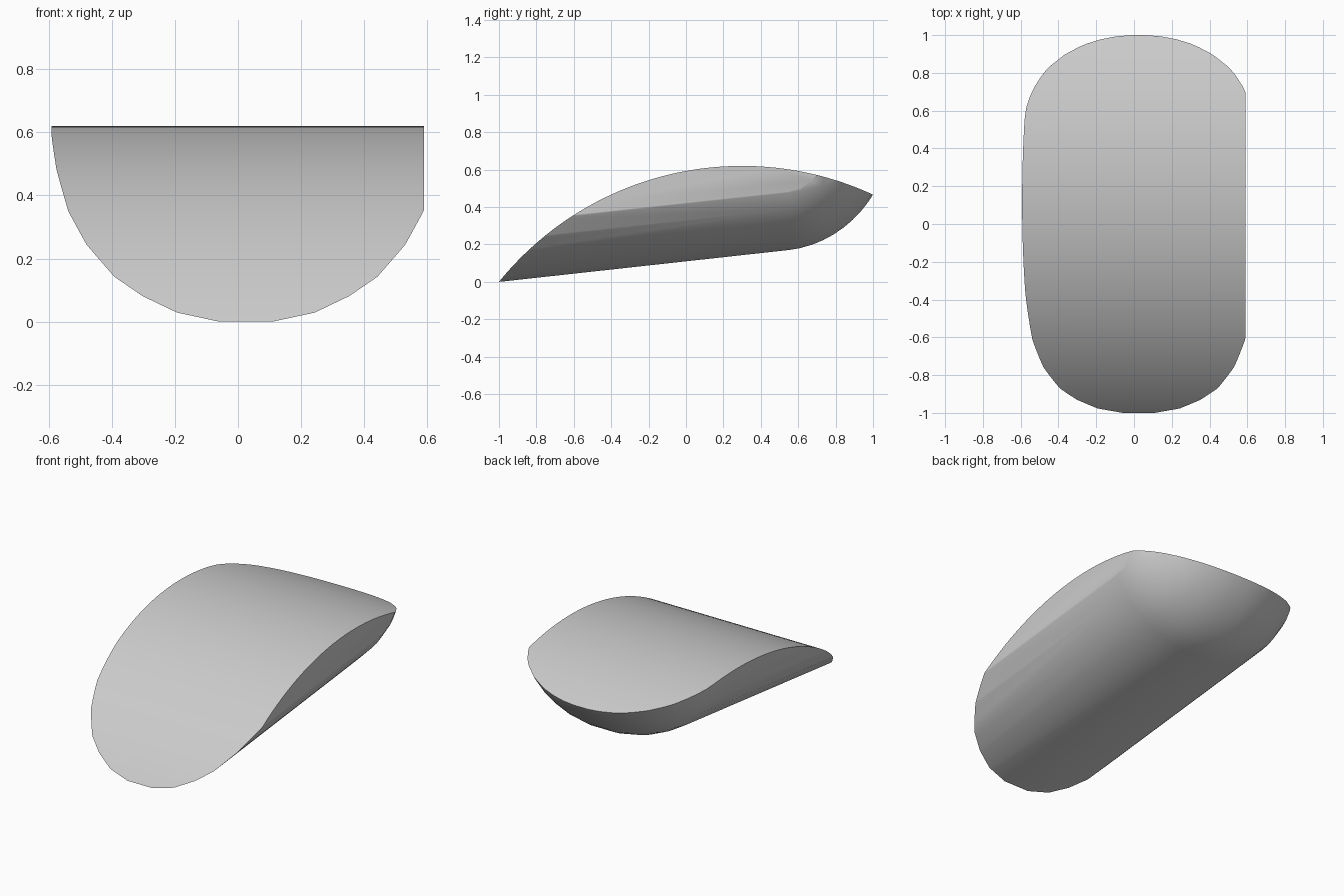
import bpy, bmesh, math

cube = bpy.data.objects.get("Cube")
if cube:
    bpy.data.objects.remove(cube, do_unlink=True)

SLOPE, CENTRE_X, RIM = 0.11, 0.025, 0.55   # tilt of the belly, its middle, its widest height
END_Y, END_LEN = 0.55, 0.54                # start and length of the rounded end
ARC_R, ARC_Y, TOP = 1.673, 0.3, 0.62       # curved top

grey = bpy.data.materials.new("plain grey")
grey.use_nodes = True
colour = (0.6, 0.6, 0.6, 1)
grey.diffuse_color = colour
grey.node_tree.nodes["Principled BSDF"].inputs["Base Color"].default_value = colour


def make_object(name, bm):
    bmesh.ops.recalc_face_normals(bm, faces=bm.faces)
    mesh = bpy.data.meshes.new(name)
    bm.to_mesh(mesh)
    bm.free()
    mesh.materials.append(grey)
    obj = bpy.data.objects.new(name, mesh)
    bpy.context.collection.objects.link(obj)
    return obj


# Half cross-section of the belly, from keel to rim, mirrored into a full trough
half = [(0.085, 0), (0.218, 0.026), (0.327, 0.073), (0.417, 0.128), (0.505, 0.217),
        (0.563, 0.307), (0.6, 0.411), (0.617, 0.486), (0.62, RIM)]
section = [(-x, v) for x, v in reversed(half)] + half

# Straight trough followed by a rounded end
stations = [(-1.15, 1), (END_Y, 1)]
for i in range(1, 14):
    a = math.radians(i * 6.5)
    stations.append((END_Y + END_LEN * math.sin(a), math.cos(a)))

bm = bmesh.new()
rings = []
for y, s in stations:
    rings.append([bm.verts.new((CENTRE_X + x * s, y, RIM + (v - RIM) * s + SLOPE * (y + 1)))
                  for x, v in section])
for a, b in zip(rings, rings[1:]):
    n = len(a)
    for i in range(n):
        j = (i + 1) % n
        bm.faces.new((a[i], a[j], b[j], b[i]))
bm.faces.new(rings[0])
bm.faces.new(rings[-1])

# Flat cut along the left side
cut = bmesh.ops.bisect_plane(bm, geom=bm.verts[:] + bm.edges[:] + bm.faces[:],
                             plane_co=(0.59, 0, 0), plane_no=(1, 0, 0), clear_outer=True)
edges = [e for e in cut["geom_cut"] if isinstance(e, bmesh.types.BMEdge)]
bmesh.ops.holes_fill(bm, edges=edges, sides=0)
body = make_object("rounded_wedge_body", bm)

# Curved top: a wide arc segment extruded sideways
bm = bmesh.new()
arc = []
for i in range(97):
    a = math.radians(-60 + i * 1.25)
    arc.append((ARC_Y + ARC_R * math.sin(a), TOP - ARC_R + ARC_R * math.cos(a)))
sides = [[bm.verts.new((x, y, z)) for y, z in arc] for x in (-1, 1)]
for i in range(len(arc)):
    j = (i + 1) % len(arc)
    bm.faces.new((sides[0][i], sides[0][j], sides[1][j], sides[1][i]))
for side in sides:
    bm.faces.new(side)
cutter = make_object("top_arc_cutter", bm)
cutter.hide_render = True

mod = body.modifiers.new("curved top", 'BOOLEAN')
mod.operation = 'INTERSECT'
mod.solver = 'EXACT'
mod.object = cutter
bpy.context.view_layer.objects.active = body
body.select_set(True)
bpy.ops.object.modifier_apply(modifier=mod.name)
bpy.data.objects.remove(cutter, do_unlink=True)
bpy.ops.object.shade_smooth_by_angle(angle=math.radians(25))
